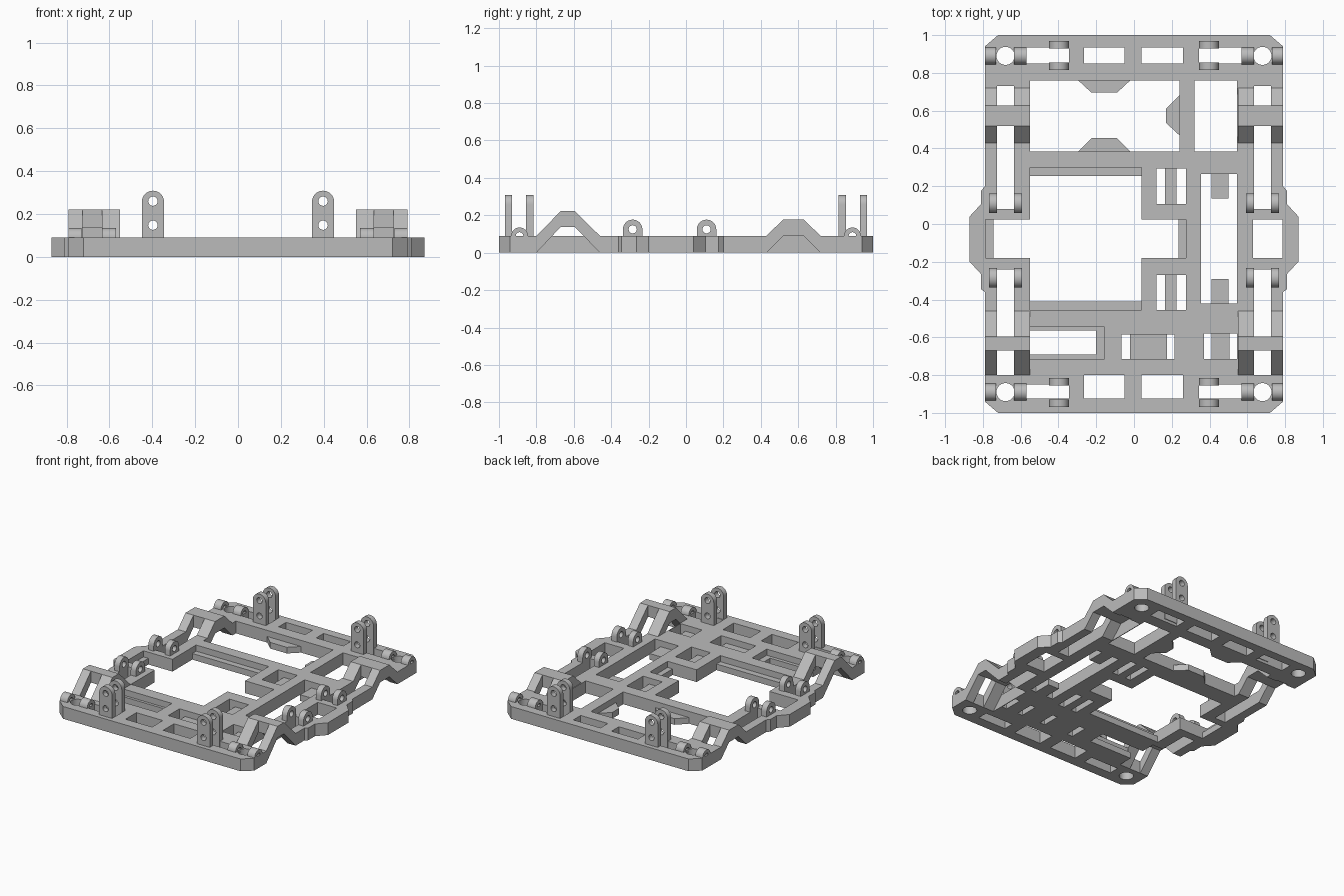
import bpy, bmesh, math
from mathutils import Vector

if "Cube" in bpy.data.objects:
    bpy.data.objects.remove(bpy.data.objects["Cube"])

grey = bpy.data.materials.new("mid_grey")
grey.diffuse_color = (0.5, 0.5, 0.5, 1)
grey.use_nodes = True
grey.node_tree.nodes["Principled BSDF"].inputs["Base Color"].default_value = grey.diffuse_color


def prism(name, loops, a, b, axis="z"):
    """Extrude an outline (first loop) with holes (other loops) from a to b."""
    place = {"z": lambda u, v, w: (u, v, w), "x": lambda u, v, w: (w, u, v),
             "y": lambda u, v, w: (u, w, v)}[axis]
    bm = bmesh.new()
    edges = []
    for loop in loops:
        vs = [bm.verts.new(place(u, v, a)) for u, v in loop]
        edges += [bm.edges.new((vs[i], vs[(i + 1) % len(vs)])) for i in range(len(vs))]
    if len(loops) == 1:
        bm.faces.new(list(bm.verts))
    else:
        bmesh.ops.triangle_fill(bm, edges=edges, use_beauty=True)
    geom = bmesh.ops.extrude_face_region(bm, geom=list(bm.faces), use_keep_orig=True)["geom"]
    step = Vector(place(0, 0, b - a))
    bmesh.ops.translate(bm, vec=step, verts=[g for g in geom if isinstance(g, bmesh.types.BMVert)])
    bmesh.ops.recalc_face_normals(bm, faces=bm.faces)
    me = bpy.data.meshes.new(name)
    bm.to_mesh(me)
    bm.free()
    me.materials.append(grey)
    ob = bpy.data.objects.new(name, me)
    bpy.context.collection.objects.link(ob)
    return ob


def rect(x0, x1, y0, y1):
    return [(x0, y0), (x1, y0), (x1, y1), (x0, y1)]


def circle(u, v, r, n=24):
    return [(u + r * math.cos(2 * math.pi * i / n), v + r * math.sin(2 * math.pi * i / n)) for i in range(n)]


def lug(u, v, r, base):
    """Round-topped tab outline."""
    arc = [(u + r * math.cos(math.pi * i / 12), v + r * math.sin(math.pi * i / 12)) for i in range(13)]
    return arc + [(u - r, base), (u + r, base)]


T = 0.09      # plate thickness
LOW = 0.045   # ledge height

# Base plate outline, right half mirrored to the left
half = [(0.72, -1), (0.79, -0.94), (0.79, -0.36), (0.81, -0.345), (0.81, -0.265), (0.87, -0.2),
        (0.87, 0.04), (0.81, 0.105), (0.81, 0.175), (0.79, 0.2), (0.79, 0.94), (0.72, 1)]
plate = prism("base_plate", [half + [(-x, y) for x, y in reversed(half)]], 0, T)

# Openings through the plate
windows = [
    (-0.55, 0.24, 0.385, 0.76), (0.32, 0.545, 0.385, 0.76),
    (-0.55, 0.04, -0.455, 0.30), (-0.785, 0.275, -0.18, 0.025),
    (0.63, 0.785, -0.18, 0.025), (0.355, 0.545, -0.42, 0.265),
    (0.12, 0.275, 0.105, 0.295), (0.12, 0.275, -0.455, -0.27),
    (-0.55, -0.155, -0.715, -0.545), (-0.065, 0.215, -0.715, -0.585),
    (0.37, 0.545, -0.715, -0.58),
    (-0.265, -0.05, 0.85, 0.935), (0.04, 0.26, 0.85, 0.935),
    (-0.265, -0.05, -0.925, -0.8), (0.04, 0.26, -0.925, -0.8)]
for s in (-1, 1):
    def side(a, b):
        return tuple(sorted((s * a, s * b)))
    windows += [side(0.345, 0.57) + (0.85, 0.935), side(0.345, 0.57) + (-0.925, -0.85),
                side(0.635, 0.725) + (0.08, 0.73), side(0.635, 0.725) + (-0.80, -0.24),
                side(0.55, 0.85) + (0.43, 0.72), side(0.55, 0.85) + (-0.80, -0.46)]
cuts = [prism("window_cutter", [rect(*w)], -0.1, 0.3) for w in windows]
for s in (-1, 1):
    for t in (-1, 1):
        cuts.append(prism("bolt_hole_cutter", [circle(s * 0.68, t * 0.89, 0.048)], -0.1, 0.3))
for c in cuts:
    c.hide_render = True
    m = plate.modifiers.new("cut", "BOOLEAN")
    m.operation, m.solver, m.object = "DIFFERENCE", "EXACT", c
dg = bpy.context.evaluated_depsgraph_get()
plate.data = bpy.data.meshes.new_from_object(plate.evaluated_get(dg))
plate.modifiers.clear()
plate.data.materials.clear()
plate.data.materials.append(grey)
for c in cuts:
    bpy.data.objects.remove(c)

# Low ledges and tongues inside the openings
for r in [(-0.55, 0.04, 0.255, 0.30), (-0.55, 0.04, -0.455, -0.41), (0.235, 0.275, -0.18, 0.025),
          (-0.785, -0.745, -0.18, 0.025), (-0.55, -0.155, -0.565, -0.545),
          (-0.55, -0.155, -0.715, -0.69), (-0.2, -0.155, -0.69, -0.565),
          (-0.02, 0.175, -0.715, -0.585), (0.41, 0.505, -0.715, -0.58),
          (0.41, 0.5, 0.135, 0.265), (0.41, 0.5, -0.42, -0.29),
          (0.165, 0.225, 0.105, 0.295), (0.165, 0.225, -0.455, -0.27)]:
    prism("ledge", [rect(*r)], 0, LOW)
for tab in [[(-0.295, 0.76), (-0.02, 0.76), (-0.09, 0.695), (-0.225, 0.695)],
            [(-0.295, 0.385), (-0.02, 0.385), (-0.09, 0.455), (-0.225, 0.455)],
            [(0.24, 0.68), (0.17, 0.61), (0.17, 0.535), (0.24, 0.47)]]:
    prism("wedge_tab", [tab], 0, LOW)

# Raised arches over the side rails: profiles in (y, z)
front_arch = [(-0.80, 0), (-0.80, 0.09), (-0.67, 0.222), (-0.595, 0.222), (-0.46, 0.09),
              (-0.46, 0), (-0.595, 0.138), (-0.67, 0.138)]
rear_arch = [(0.43, 0), (0.43, 0.09), (0.52, 0.178), (0.628, 0.178), (0.72, 0.09),
             (0.72, 0), (0.628, 0.09), (0.52, 0.09)]
for s in (-1, 1):
    for name, prof in (("front_arch", front_arch), ("rear_arch", rear_arch)):
        for a, b in ((0.55, 0.635), (0.725, 0.79)):
            prism(name + "_rail", [prof], s * a, s * b, "x")
        bar = [prof[i] for i in (2, 3, 6, 7)]
        prism(name + "_bridge", [bar], s * 0.635, s * 0.725, "x")

    # Hinge lugs at the corners and the middle of each side
    for y in (-0.89, 0.89):
        for a, b in ((0.57, 0.635), (0.73, 0.79)):
            prism("corner_lug", [lug(y, 0.09, 0.045, 0.06), circle(y, 0.09, 0.02, 16)], s * a, s * b, "x")
    for y in (-0.285, 0.11):
        for a, b in ((0.592, 0.635), (0.725, 0.768)):
            prism("middle_lug", [lug(y, 0.125, 0.052, 0.02), circle(y, 0.125, 0.022, 16)], s * a, s * b, "x")

    # Tall twin posts with two holes each
    for t in (-1, 1):
        for a, b in ((0.815, 0.855), (0.93, 0.968)):
            x = s * 0.397
            prism("post", [lug(x, 0.257, 0.052, 0.02), circle(x, 0.26, 0.022, 16), circle(x, 0.148, 0.022, 16)],
                  t * a, t * b, "y")

# Smooth the round tops, keep the edges sharp
for ob in bpy.data.objects:
    ob.select_set(True)
bpy.context.view_layer.objects.active = plate
bpy.ops.object.shade_smooth_by_angle(angle=math.radians(30))
